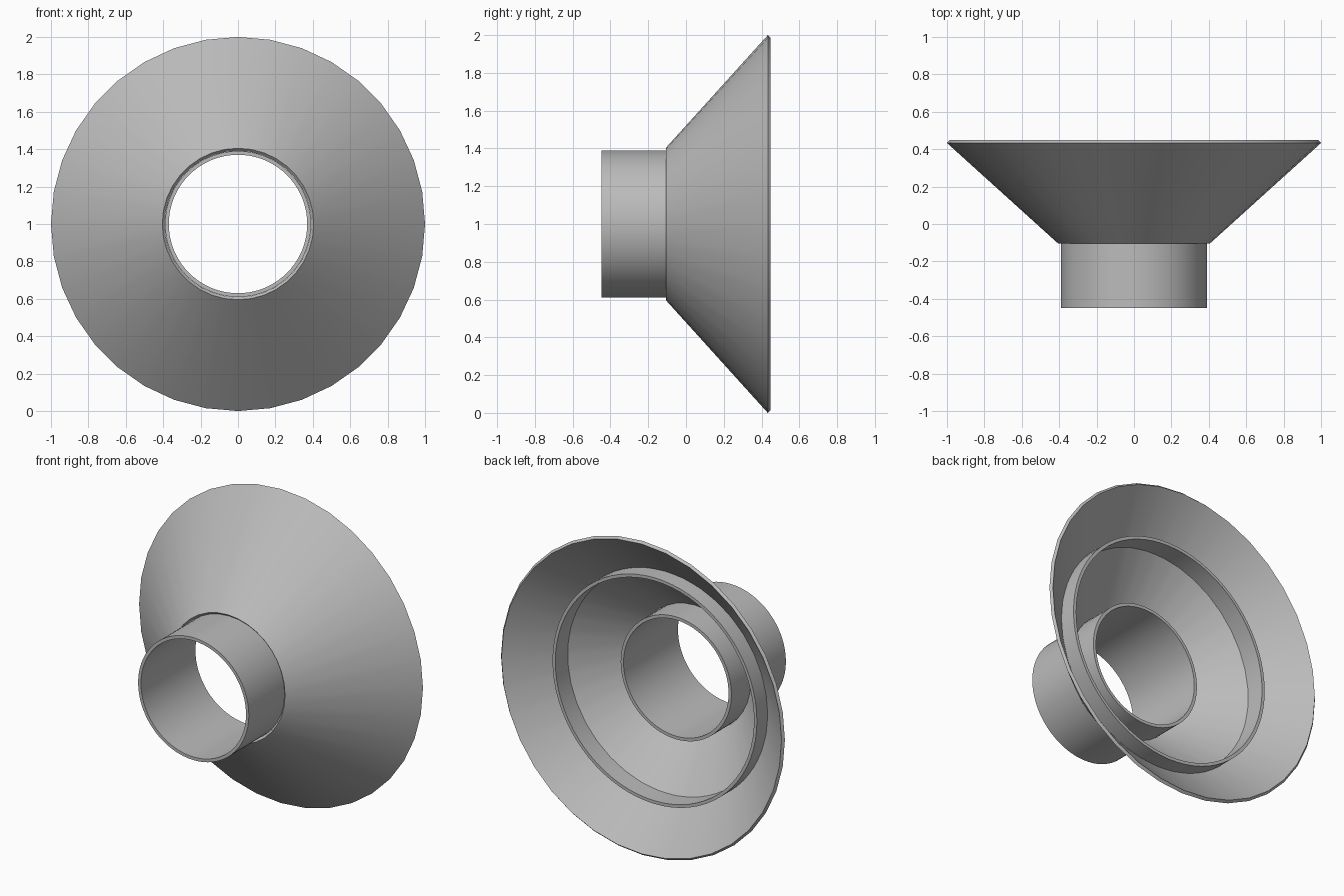
import bpy
import bmesh
import math
from mathutils import Matrix, Vector

cube = bpy.data.objects.get("Cube")
if cube:
    bpy.data.objects.remove(cube, do_unlink=True)

CENTRE = Vector((0, 0, 1))

grey = bpy.data.materials.new("plain_grey")
grey.use_nodes = True
grey.diffuse_color = (0.5, 0.5, 0.5, 1)
grey.node_tree.nodes["Principled BSDF"].inputs["Base Color"].default_value = grey.diffuse_color


def revolve(name, profile, sides):
    """Spin a closed (radius, y) profile around the horizontal y axis."""
    bm = bmesh.new()
    verts = [bm.verts.new((r, y, 0)) for r, y in profile]
    edges = [bm.edges.new((v, verts[i - 1])) for i, v in enumerate(verts)]
    bmesh.ops.spin(bm, geom=verts + edges, cent=(0, 0, 0), axis=(0, 1, 0),
                   angle=math.tau, steps=sides, use_merge=True)
    bmesh.ops.remove_doubles(bm, verts=bm.verts, dist=1e-5)
    bmesh.ops.recalc_face_normals(bm, faces=bm.faces)
    bm.transform(Matrix.Translation(CENTRE))
    mesh = bpy.data.meshes.new(name)
    bm.to_mesh(mesh)
    bm.free()
    mesh.materials.append(grey)
    obj = bpy.data.objects.new(name, mesh)
    bpy.context.collection.objects.link(obj)
    bpy.ops.object.select_all(action="DESELECT")
    obj.select_set(True)
    bpy.context.view_layer.objects.active = obj
    bpy.ops.object.shade_smooth_by_angle(angle=math.radians(30))
    return obj


def pipe(name, outer, inner, front, back, sides):
    return revolve(name, [(outer, front), (outer, back), (inner, back), (inner, front)], sides)


# Flared cone: a sheet of even thickness, its end faces square to the slope
small, large = Vector((0.405, -0.105)), Vector((1.0, 0.433))
slope = (large - small).normalized()
inward = Vector((-slope.y, slope.x)) * 0.02
revolve("flared_cone", [small, large, large + inward, small + inward], 36)

# Neck tube running through the cone
pipe("neck_tube", 0.39, 0.37, -0.448, 0.10, 72)

# Raised ring on the back of the cone
pipe("inner_ring", 0.72, 0.70, 0.185, 0.315, 72)
